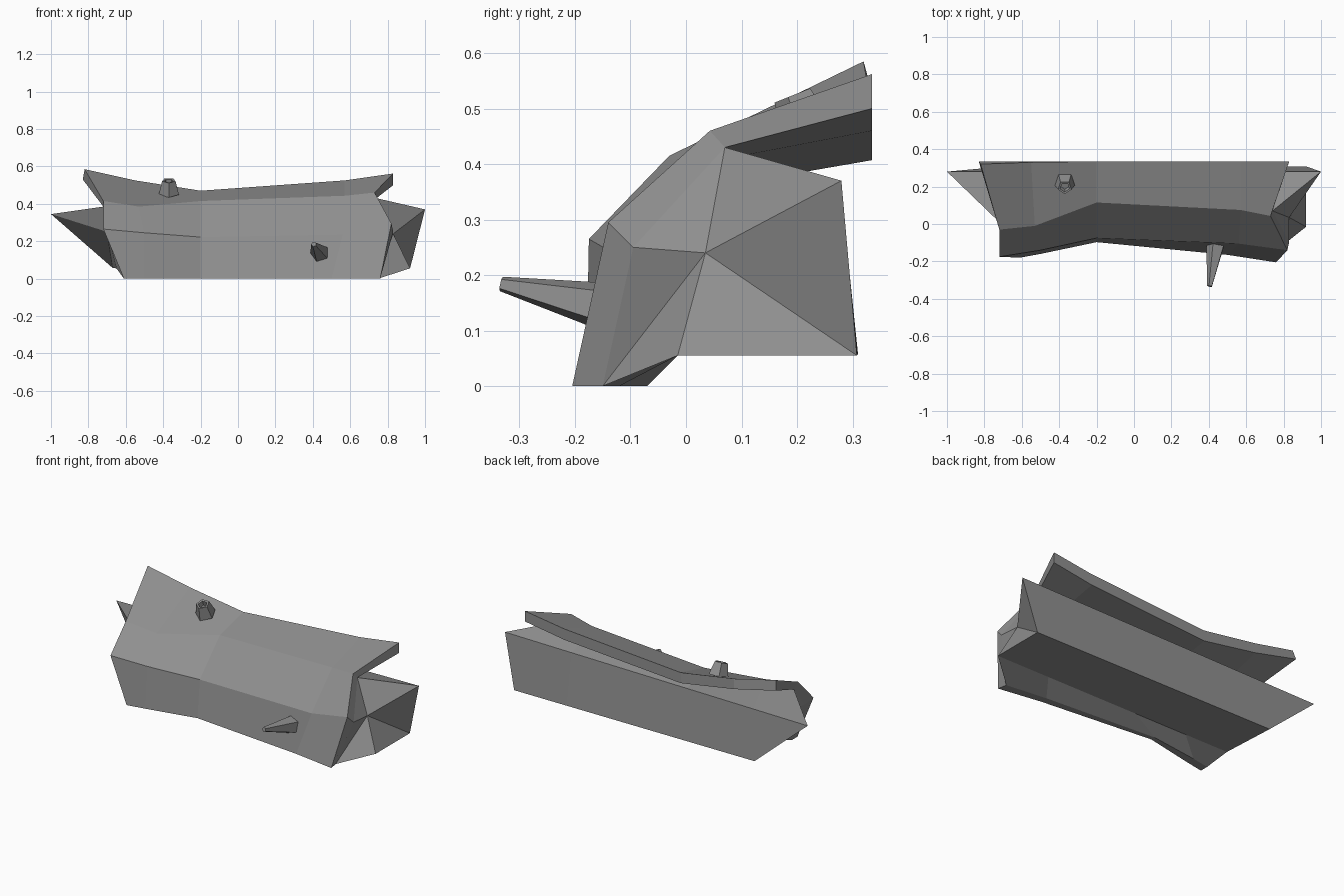
import bpy, bmesh
from math import cos, sin, tau
from mathutils import Vector

cube = bpy.data.objects.get("Cube")
if cube:
    bpy.data.objects.remove(cube, do_unlink=True)

GREY = 0.28
mat = bpy.data.materials.new("weathered grey")
mat.use_nodes = True
mat.diffuse_color = (GREY, GREY, GREY, 1)
mat.node_tree.nodes["Principled BSDF"].inputs["Base Color"].default_value = (GREY, GREY, GREY, 1)


def make_object(name, bm):
    bmesh.ops.recalc_face_normals(bm, faces=bm.faces)
    mesh = bpy.data.meshes.new(name)
    bm.to_mesh(mesh)
    bm.free()
    mesh.materials.append(mat)
    bpy.context.collection.objects.link(bpy.data.objects.new(name, mesh))


def straight(a, b):
    """Five stations along a straight timber edge."""
    a, b = Vector(a), Vector(b)
    return [a.lerp(b, t) for t in (0, 0.18, 0.4, 0.78, 1)]


def add_faces(bm, *faces):
    for f in faces:
        bm.faces.new(f)


# Lengthwise edges of the log, left to right, in order round the section
edges = dict(
    bark_foot=[(-.61, -.18, 0), (-.5, -.16, 0), (-.2, -.097, 0), (.5, -.165, 0), (.76, -.205, 0)],
    bark_mid=[(-.72, -.175, .265), (-.5, -.14, .245), (-.2, -.075, .222), (.56, -.105, .235), (.82, -.14, .295)],
    bark_bend=[(-.72, -.03, .415), (-.53, -.01, .385), (-.2, .115, .415), (.57, .075, .443), (.73, .043, .46)],
    bark_rim=[(-.82, .32, .585), (-.55, .33, .525), (-.2, .335, .47), (.57, .335, .525), (.83, .335, .562)],
    rim_under=[(-.83, .335, .53), (-.55, .335, .465), (-.2, .335, .407), (.57, .335, .46), (.83, .335, .5)],
    wedge=[(-.72, .01, .385), (-.53, .04, .36), (-.2, .15, .375), (.57, .1, .415), (.74, .07, .43)],
    wood_back_top=straight((-1, .28, .345), (1, .28, .37)),
    wood_back_foot=straight((-.67, .31, .057), (.92, .308, .055)),
    wood_front_foot=straight((-.65, -.015, .055), (.92, -.015, .055)),
    bark_foot_in=[(-.61, -.13, 0), (-.5, -.11, 0), (-.2, -.07, 0), (.5, -.12, 0), (.75, -.15, 0)],
)

# Log body, lofted between the edges
bm = bmesh.new()
rows = {k: [bm.verts.new(p) for p in pts] for k, pts in edges.items()}
loop = list(rows.values())
for a, b in zip(loop, loop[1:] + loop[:1]):
    for i in range(4):
        add_faces(bm, (a[i], a[i + 1], b[i + 1], b[i]))

# Broken ends: bark thickness plus a fan of split wood
for i, inner, hub in ((0, (-.70, -.12, .24), (-.70, .03, .25)),
                      (-1, (.83, -.095, .25), (.83, .035, .24))):
    foot, mid, bend, rim, under, wedge, top, back, front, foot_in = [r[i] for r in loop]
    inner, hub = bm.verts.new(inner), bm.verts.new(hub)
    add_faces(bm, (foot, mid, inner, foot_in), (mid, bend, wedge, inner), (bend, rim, under, wedge))
    fan = [inner, wedge, top, back, front, foot_in]
    for a, b in zip(fan, fan[1:] + fan[:1]):
        add_faces(bm, (a, b, hub))
make_object("log_body", bm)


def stub(name, rings, sides=5, turn=0.0):
    """Tapered branch through (centre, radius) rings along one axis."""
    bm = bmesh.new()
    axis = (Vector(rings[1][0]) - Vector(rings[0][0])).normalized()
    u = axis.cross(Vector((1, 0, 0))).normalized()
    v = axis.cross(u)
    verts = []
    for centre, r in rings:
        angles = [turn + tau * k / sides for k in range(sides)]
        verts.append([bm.verts.new(Vector(centre) + r * (cos(t) * u + sin(t) * v)) for t in angles])
    for a, b in zip(verts, verts[1:]):
        for k in range(sides):
            j = (k + 1) % sides
            add_faces(bm, (a[k], a[j], b[j], b[k]))
    add_faces(bm, verts[0], verts[-1])
    make_object(name, bm)


# Hollow knot on top and the snapped twig in front
stub("hollow_knot", [((-.37, .223, .455), .057), ((-.37, .195, .525), .038),
                     ((-.37, .195, .523), .026), ((-.37, .206, .497), .022)], turn=tau / 2)
stub("twig", [((.44, -.1, .133), .054), ((.405, -.333, .184), .014)], turn=.3)
